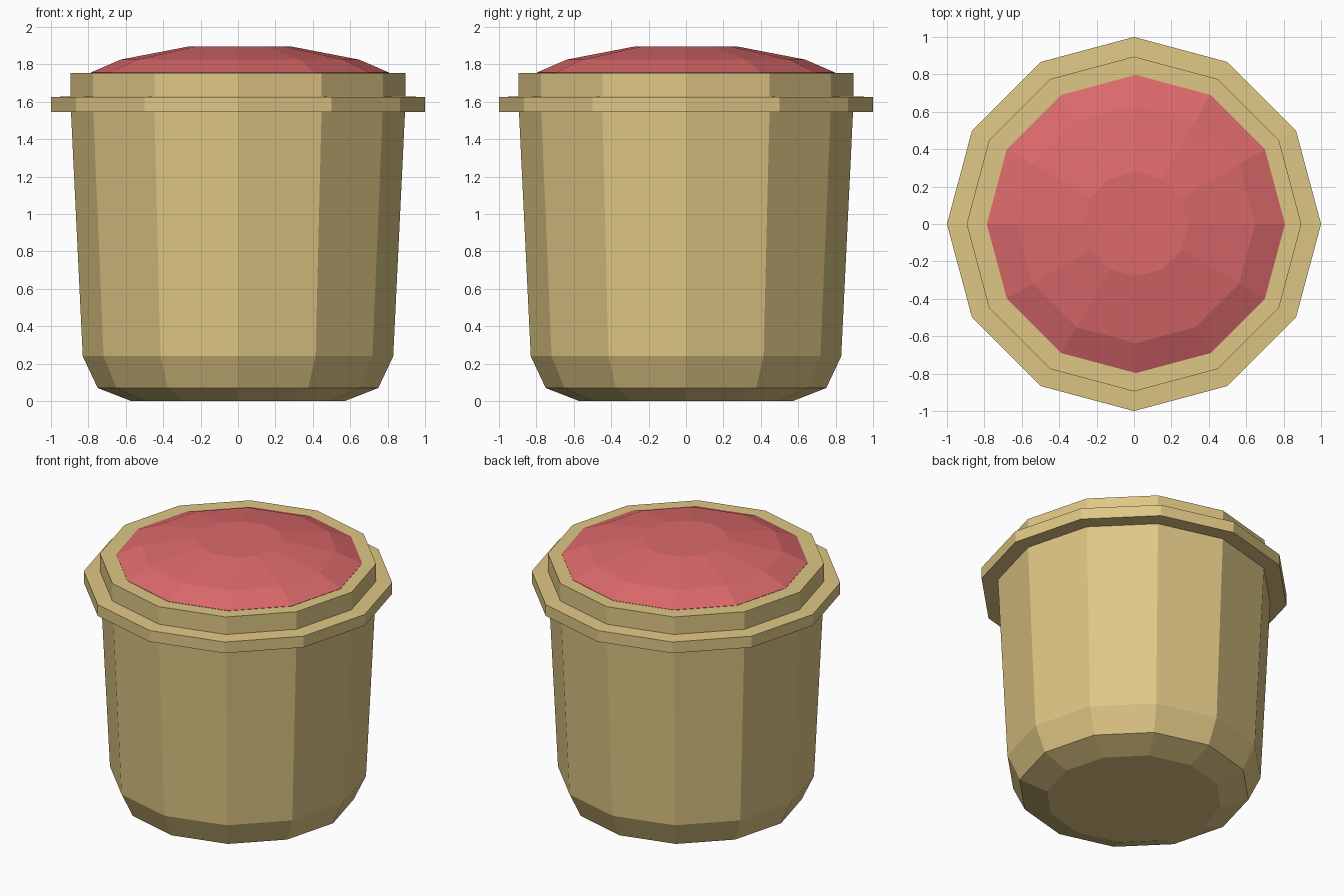
import bpy
import bmesh
import math

if "Cube" in bpy.data.objects:
    bpy.data.objects.remove(bpy.data.objects["Cube"])

SIDES = 12


def material(name, rgb):
    m = bpy.data.materials.new(name)
    m.diffuse_color = (*rgb, 1.0)
    m.use_nodes = True
    m.node_tree.nodes["Principled BSDF"].inputs["Base Color"].default_value = m.diffuse_color
    return m


def lathe(name, profile, mat, offset_x=0.0):
    """Spin an (r, z) profile around z; cap the first and last rings."""
    bm = bmesh.new()
    rings = []
    for r, z in profile:
        ring = []
        for i in range(SIDES):
            a = 2 * math.pi * i / SIDES
            ring.append(bm.verts.new((offset_x + r * math.cos(a), r * math.sin(a), z)))
        rings.append(ring)
    for lo, hi in zip(rings, rings[1:]):
        for i in range(SIDES):
            j = (i + 1) % SIDES
            bm.faces.new((lo[i], lo[j], hi[j], hi[i]))
    bm.faces.new(rings[0][::-1])
    bm.faces.new(rings[-1])
    bmesh.ops.recalc_face_normals(bm, faces=bm.faces)
    mesh = bpy.data.meshes.new(name)
    bm.to_mesh(mesh)
    bm.free()
    mesh.materials.append(mat)
    obj = bpy.data.objects.new(name, mesh)
    bpy.context.collection.objects.link(obj)
    return obj


brass = material("brass", (0.73, 0.565, 0.231))
red = material("primer_red", (0.716, 0.141, 0.147))

# Tapered cup with chamfered base, flange and upper collar
lathe("cup_body", [
    (0.57, 0.0), (0.75, 0.07), (0.83, 0.24), (0.893, 1.545),
    (1.0, 1.545), (1.0, 1.625), (0.895, 1.63), (0.895, 1.755),
], brass)

# Low faceted dome set into the collar
lathe("dome_cap", [
    (0.797, 1.745), (0.797, 1.757), (0.637, 1.826), (0.28, 1.895),
], red, offset_x=0.01)
